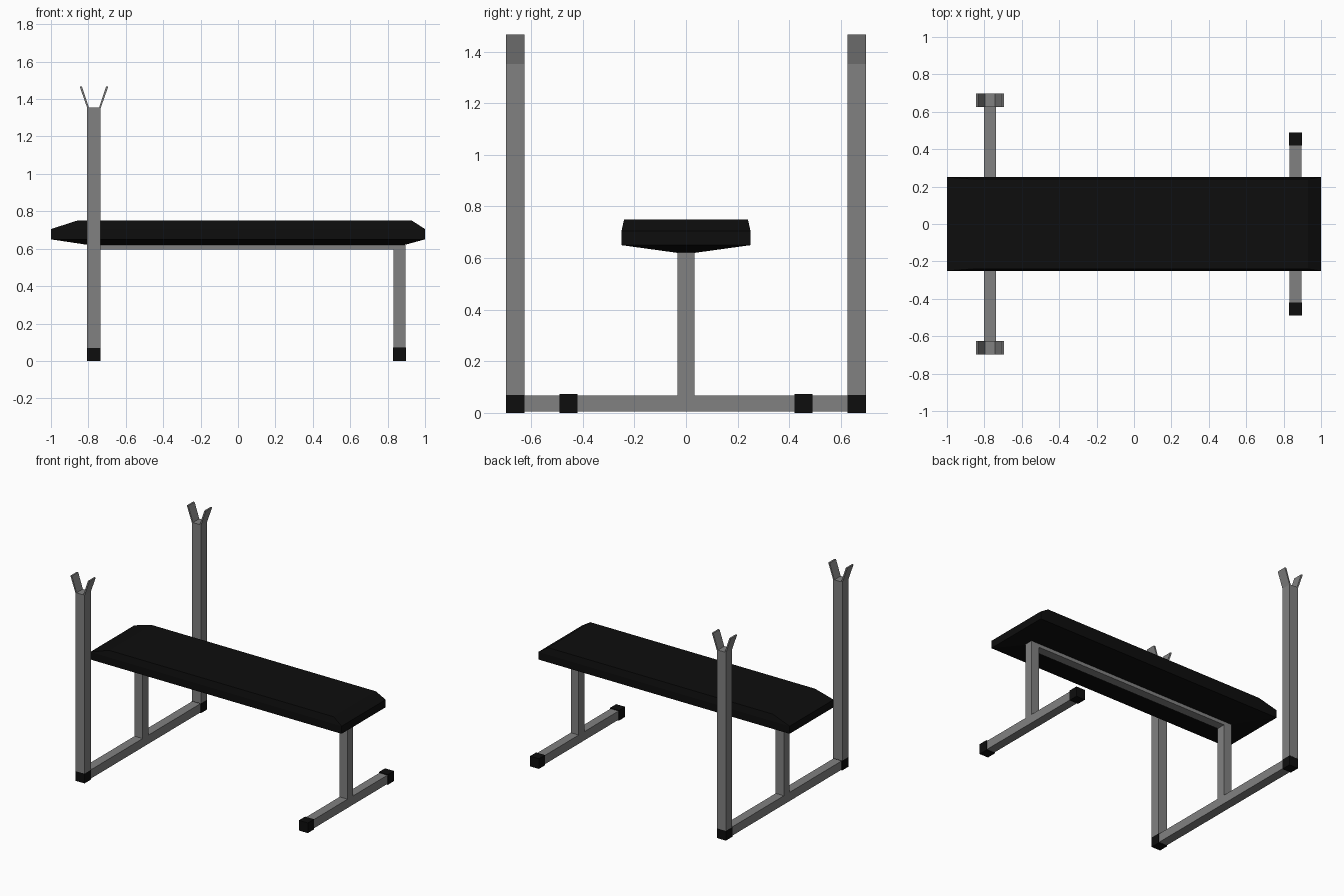
import bpy, bmesh

if "Cube" in bpy.data.objects:
    bpy.data.objects.remove(bpy.data.objects["Cube"])


def material(name, v):
    m = bpy.data.materials.new(name)
    m.diffuse_color = (v, v, v, 1)
    m.use_nodes = True
    m.node_tree.nodes["Principled BSDF"].inputs["Base Color"].default_value = m.diffuse_color
    return m


STEEL = material("grey steel", 0.22)
BLACK = material("black vinyl", 0.004)


def finish(bm, name, mat):
    bmesh.ops.recalc_face_normals(bm, faces=bm.faces)
    me = bpy.data.meshes.new(name)
    bm.to_mesh(me)
    bm.free()
    me.materials.append(mat)
    ob = bpy.data.objects.new(name, me)
    bpy.context.collection.objects.link(ob)
    return ob


def loft(name, rings, mat):
    """Stack of rectangles (x0, x1, half y or (y0, y1), z), capped at both ends."""
    bm = bmesh.new()
    loops = []
    for x0, x1, y, z in rings:
        y0, y1 = y if isinstance(y, tuple) else (-y, y)
        loops.append([bm.verts.new((a, b, z)) for a, b in
                      ((x0, y0), (x1, y0), (x1, y1), (x0, y1))])
    for lo, hi in zip(loops, loops[1:]):
        for i in range(4):
            j = (i + 1) % 4
            bm.faces.new((lo[i], lo[j], hi[j], hi[i]))
    bm.faces.new(loops[0][::-1])
    bm.faces.new(loops[-1])
    return finish(bm, name, mat)


def box(name, x0, x1, y0, y1, z0, z1, mat):
    return loft(name, [(x0, x1, (y0, y1), z0), (x0, x1, (y0, y1), z1)], mat)


def span(side, a, b):
    return tuple(sorted((side * a, side * b)))


# padded bench board with bevelled ends and a shallow hull underneath
loft("bench_pad", [(-0.80, 0.89, 0.032, 0.62), (-1, 1, 0.25, 0.65),
                   (-1, 1, 0.25, 0.705), (-0.86, 0.93, 0.24, 0.75)], BLACK)

# frame under the pad
box("spine_beam", -0.737, 0.832, -0.032, 0.032, 0.595, 0.621, STEEL)
box("rear_leg", -0.802, -0.737, -0.032, 0.032, 0.068, 0.621, STEEL)
box("front_leg", 0.832, 0.895, -0.032, 0.032, 0.068, 0.621, STEEL)
box("rear_foot_bar", -0.802, -0.737, -0.69, 0.69, 0.005, 0.068, STEEL)
box("front_foot_bar", 0.832, 0.895, -0.48, 0.48, 0.005, 0.068, STEEL)

for side, label in ((-1, "near"), (1, "far")):
    # rubber end caps
    y = span(side, 0.625, 0.697)
    box(label + "_rear_cap", -0.806, -0.734, *y, 0, 0.070, BLACK)
    box(label + "_front_cap", 0.828, 0.899, *span(side, 0.42, 0.49), 0, 0.073, BLACK)
    # uprights with a V-shaped pair of bar rests
    y = span(side, 0.626, 0.698)
    box(label + "_upright", -0.806, -0.734, *y, 0.070, 1.355, STEEL)
    for d, end in ((-1, "rear"), (1, "front")):
        low = sorted((-0.77 + d * 0.036, -0.77 + d * 0.026))
        top = sorted((-0.77 + d * 0.076, -0.77 + d * 0.064))
        loft(f"{label}_{end}_bar_rest",
             [(*low, y, 1.352), (*top, y, 1.466)], STEEL)
